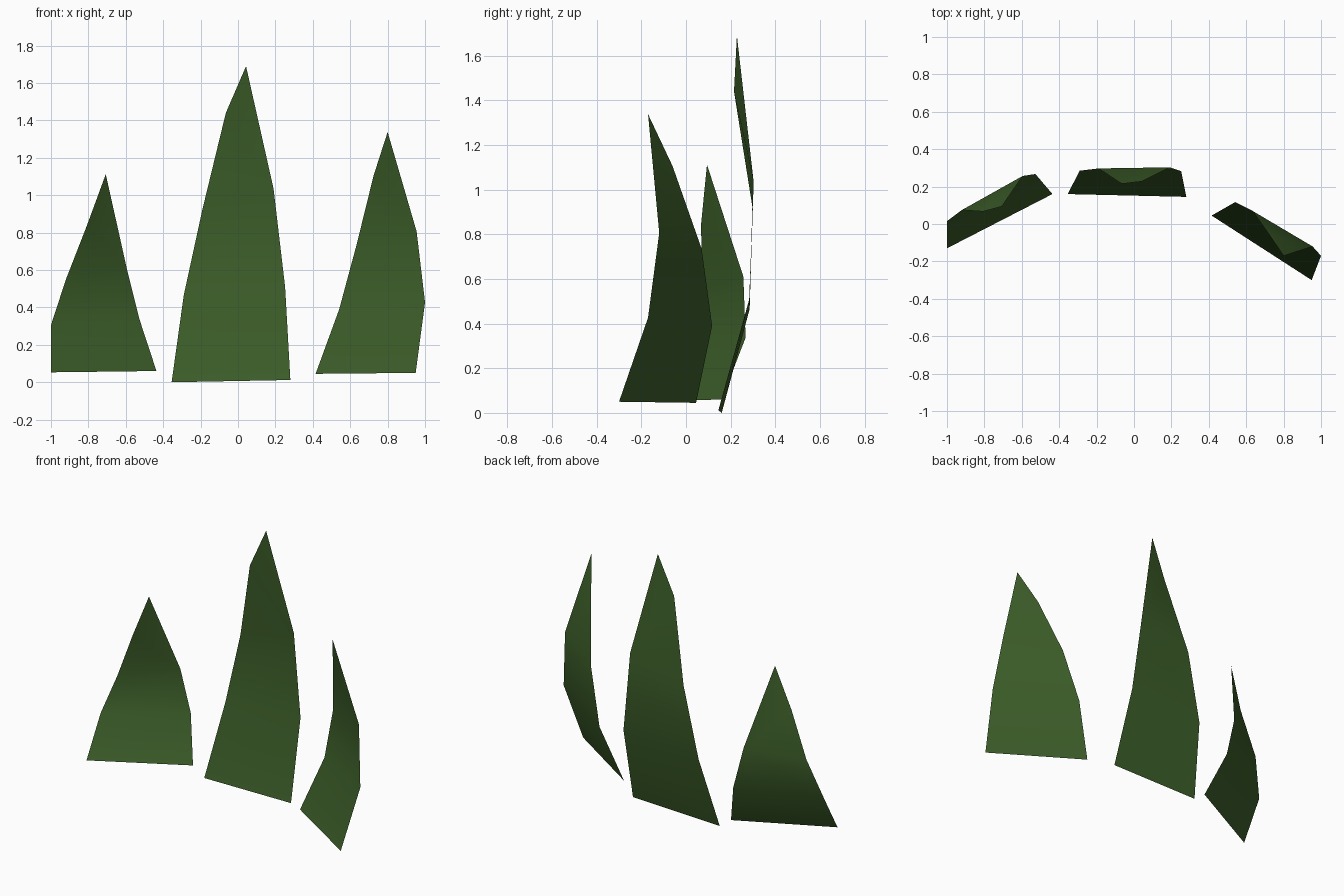
import bpy

if "Cube" in bpy.data.objects:
    bpy.data.objects.remove(bpy.data.objects["Cube"])

leaf_green = bpy.data.materials.new("leaf_green")
leaf_green.diffuse_color = (0.045, 0.11, 0.022, 1)
leaf_green.use_nodes = True
leaf_green.node_tree.nodes["Principled BSDF"].inputs["Base Color"].default_value = leaf_green.diffuse_color


def blade(name, left, right, tip):
    """Thin curved blade: four left-edge points, three right-edge points, one tip."""
    verts = left + right + [tip]
    n = len(left)
    end = len(verts) - 1
    # quads between the edges, then two triangles closing on the tip
    faces = [(i, n + i, n + i + 1, i + 1) for i in range(len(right) - 1)]
    faces += [(n - 2, end - 1, n - 1), (n - 1, end - 1, end)]
    mesh = bpy.data.meshes.new(name)
    mesh.from_pydata(verts, [], faces)
    mesh.materials.append(leaf_green)
    mesh.shade_smooth()
    obj = bpy.data.objects.new(name, mesh)
    bpy.context.collection.objects.link(obj)
    return obj


# tall middle blade
blade("middle_blade",
      [(-.355, .16, 0), (-.29, .285, .465), (-.19, .297, .925), (-.065, .215, 1.44)],
      [(.28, .145, .012), (.252, .283, .508), (.19, .303, 1.035)],
      (.043, .228, 1.69))

# short blade on the left, turned inward
blade("left_blade",
      [(-1, -.13, .053), (-1, .015, .305), (-.92, .075, .55), (-.807, .067, .84)],
      [(-.436, .16, .06), (-.527, .267, .337), (-.595, .257, .61)],
      (-.707, .094, 1.112))

# medium blade on the right, turned inward
blade("right_blade",
      [(.415, .045, .045), (.541, .117, .39), (.634, .07, .735), (.725, -.06, 1.105)],
      [(.95, -.30, .05), (1, -.17, .427), (.955, -.12, .806)],
      (.80, -.17, 1.338))
